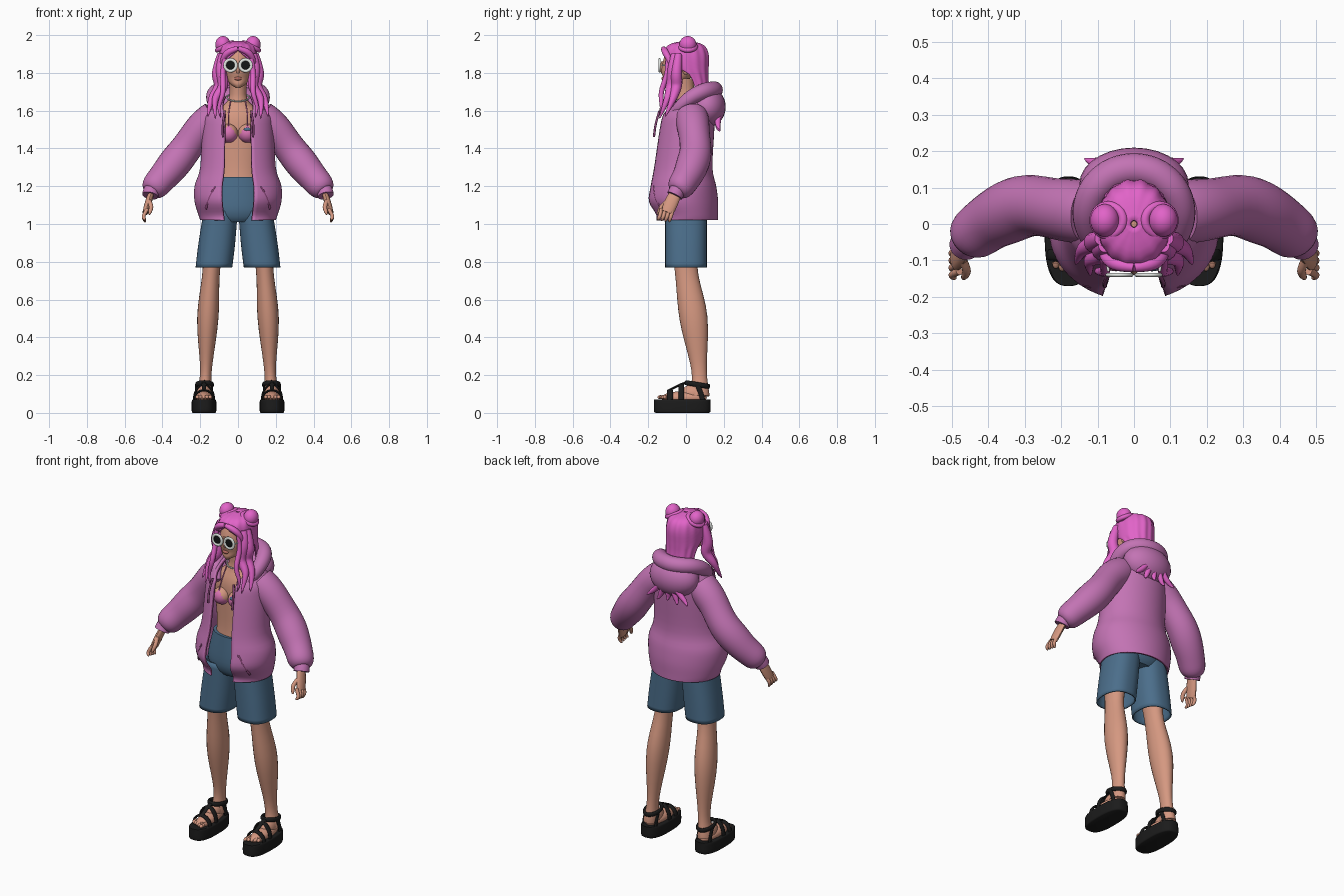
import bpy, bmesh
from math import sin, cos, pi, radians, copysign
from mathutils import Vector

if "Cube" in bpy.data.objects:
    bpy.data.objects.remove(bpy.data.objects["Cube"], do_unlink=True)


def material(name, *srgb):
    made = bpy.data.materials.new(name)
    made.use_nodes = True
    colour = [channel ** 2.2 for channel in srgb] + [1]
    made.diffuse_color = colour
    made.node_tree.nodes["Principled BSDF"].inputs["Base Color"].default_value = colour
    return made


HAIR = material("hair pink", .88, .39, .78)
HOODIE = material("hoodie mauve", .76, .45, .7)
TRIM = material("trim plum", .56, .29, .49)
SKIN = material("skin", .83, .59, .5)
DENIM = material("shorts blue", .3, .43, .54)
BLACK = material("sandal black", .13, .13, .13)
WHITE = material("frame white", .9, .92, .9)
LENS = material("lens dark", .1, .11, .11)
BIKINI = material("bikini pink", .85, .45, .7)
LIPS = material("lips", .7, .42, .38)
FORWARD, UP = Vector((0, 1, 0)), Vector((0, 0, 1))


def finish(name, bm, materials, mirror=False, thickness=0):
    """Turn a bmesh into a smooth-shaded object with optional thickness and mirror."""
    bmesh.ops.remove_doubles(bm, verts=bm.verts, dist=.0002)
    mesh = bpy.data.meshes.new(name)
    bm.to_mesh(mesh)
    bm.free()
    part = bpy.data.objects.new(name, mesh)
    bpy.context.collection.objects.link(part)
    for entry in materials:
        mesh.materials.append(entry)
    bpy.ops.object.select_all(action='DESELECT')
    part.select_set(True)
    bpy.context.view_layer.objects.active = part
    bpy.ops.object.shade_smooth_by_angle(angle=radians(45))
    if thickness:
        shell = part.modifiers.new("Thickness", 'SOLIDIFY')
        shell.thickness, shell.offset = thickness, -1
        shell.material_offset_rim = len(materials) - 1
    if mirror:
        part.modifiers.new("Mirror", 'MIRROR').use_mirror_merge = False
    return part


def spline(points, steps, loop=False):
    """Smooth interpolation through tuples of any length."""
    count, result = len(points), []
    pick = lambda i: points[i % count] if loop else points[min(max(i, 0), count - 1)]
    for i in range(count if loop else count - 1):
        for k in range(steps):
            t = k / steps
            near = zip(pick(i - 1), pick(i), pick(i + 1), pick(i + 2))
            result.append([b + t / 2 * (c - a + t * (2 * a - 5 * b + 4 * c - d + t * (3 * (b - c) + d - a)))
                           for a, b, c, d in near])
    return result if loop else result + [list(points[-1])]


def bridge(rings, around=True, along=False, caps=True):
    """Join successive rings of points with quads."""
    bm = bmesh.new()
    grid = [[bm.verts.new(point) for point in ring] for ring in rings]
    n, m = len(grid[0]), len(grid)
    for i in range(m if along else m - 1):
        lower, upper = grid[i], grid[(i + 1) % m]
        for j in range(n if around else n - 1):
            k = (j + 1) % n
            bm.faces.new((lower[j], lower[k], upper[k], upper[j]))
    if caps and not along:
        bm.faces.new(grid[0][::-1])
        bm.faces.new(grid[-1])
    return bm


def loft(name, rows, materials, gap=None, shift=lambda z: 0, power=2, ripple=0, caps=True, sides=56, **options):
    """Stack rings given as (z, y, half width, half depth); gap(z) opens the front."""
    bend = lambda value: copysign(abs(value) ** (2 / power), value)
    rings = []
    for z, y, width, depth in spline(rows, 4):
        opening = gap(z) if gap else 0
        ring = []
        for j in range(sides + 1 if gap else sides):
            turn = opening - pi / 2 + (2 * pi - 2 * opening) * j / sides
            wave = 1 + ripple * cos(14 * turn)
            ring.append((shift(z) + width * wave * bend(cos(turn)), y + depth * wave * bend(sin(turn)), z))
        rings.append(ring)
    return finish(name, bridge(rings, around=not gap, caps=caps), materials, **options)


def tube(name, points, width, mat, ref=FORWARD, flat=1, taper=lambda t: 1, sides=14, loop=False, mirror=False):
    """Sweep an ellipse, wide along ref, and scale it by taper along the way."""
    path = [Vector(point) for point in spline(points, 5, loop)]
    rings, count = [], len(path)
    for i, point in enumerate(path):
        before = path[(i - 1) % count if loop else max(i - 1, 0)]
        after = path[(i + 1) % count if loop else min(i + 1, count - 1)]
        tangent = (after - before).normalized()
        wide = (ref - tangent * ref.dot(tangent)).normalized()
        thin = tangent.cross(wide) * flat
        size = width * taper(i / (count - 1))
        turns = [2 * pi * j / sides for j in range(sides)]
        rings.append([point + size * (wide * cos(turn) + thin * sin(turn)) for turn in turns])
    return finish(name, bridge(rings, along=loop), [mat], mirror)


def hoop(name, centre, across, up, width, mat, flat=1, mirror=False):
    """Closed band around a centre, spanned by two half axes."""
    centre, across, up = Vector(centre), Vector(across), Vector(up)
    points = [centre + across * cos(pi * k / 6) + up * sin(pi * k / 6) for k in range(12)]
    tube(name, points, width, mat, ref=across.cross(up).normalized(), flat=flat, loop=True, mirror=mirror)


def ball(name, centre, radii, materials, mirror=False):
    bm = bmesh.new()
    bmesh.ops.create_uvsphere(bm, u_segments=28, v_segments=18, radius=1)
    bmesh.ops.scale(bm, vec=radii, verts=bm.verts)
    bmesh.ops.translate(bm, vec=centre, verts=bm.verts)
    return finish(name, bm, materials, mirror)


def lock(name, points, width, mirror=True):
    """Strand of hair that swells and ends in a point."""
    tube(name, points, width, HAIR, taper=lambda t: .1 + sin(pi * (.2 + .8 * t)), mirror=mirror)


def finger(name, points, width):
    tube(name, points, width, SKIN, taper=lambda t: 1 - .7 * t ** 5, mirror=True)


# Head, face and torso
loft("head", [(1.72, -.09, .01, .02), (1.74, -.07, .04, .05), (1.77, -.05, .06, .07), (1.82, -.03, .07, .1),
              (1.92, -.01, .07, .09), (1.95, 0, .03, .04)], [SKIN])
tube("nose", [(0, -.12, 1.86), (0, -.13, 1.82), (0, -.12, 1.8)], .01, SKIN)
ball("lips", (0, -.12, 1.77), (.02, .01, .01), [LIPS])
ball("ears", (.07, 0, 1.82), (.01, .02, .03), [SKIN], mirror=True)
loft("torso", [(1.2, -.01, .13, .09), (1.3, -.01, .12, .08), (1.5, 0, .14, .09), (1.58, 0, .13, .08),
               (1.66, 0, .05, .05), (1.77, -.01, .05, .05)], [SKIN])

# Bikini cups cut as triangles on the bust
centre = Vector((.05, -.08, 1.48))
bust = ball("bikini_top", centre, (.05, .05, .05), [SKIN, BIKINI], mirror=True)
for face in bust.data.polygons:
    offset = face.center - centre
    face.material_index = int(abs(offset.x) < (.05 - offset.z) * .7)
ball("bikini_patch", (.05, -.12, 1.5), (.02, .01, .01), [DENIM])
tube("bikini_straps", [(.05, -.11, 1.52), (.05, -.08, 1.58), (.04, -.05, 1.65)], .003, BIKINI, mirror=True)
hoop("necklace", (0, 0, 1.67), (.06, 0, 0), (0, .06, .02), .004, WHITE)

# Round sunglasses
hoop("glasses_frames", (.04, -.14, 1.84), (.03, 0, 0), (0, 0, .03), .006, WHITE, flat=1.4, mirror=True)
ball("glasses_lenses", (.04, -.14, 1.84), (.027, .004, .027), [LENS], mirror=True)
tube("glasses_temples", [(.07, -.13, 1.84), (.08, -.07, 1.84), (.08, 0, 1.84)], .004, WHITE, ref=UP, mirror=True)

# Hair: cap open at the face, two buns and loose locks
loft("hair_cap", [(1.66, .07, .08, .06), (1.76, .04, .09, .08), (1.82, .01, .1, .11), (1.9, 0, .1, .12),
                  (1.95, 0, .08, .09), (1.97, 0, .01, .01)], [HAIR], caps=False, sides=84, ripple=.02,
     gap=lambda z: min(1.5, max(0, 12 * (1.92 - z))), thickness=.01)
ball("hair_buns", (.08, .01, 1.95), (.04, .045, .045), [HAIR], mirror=True)
hoop("bun_coils", (.07, .01, 1.94), (.04, 0, -.02), (0, .04, 0), .013, HAIR, mirror=True)
lock("fringe", [(0, -.12, 1.93), (.05, -.11, 1.91), (.08, -.09, 1.87), (.09, -.07, 1.8)], .016)
lock("front_locks", [(.08, -.06, 1.9), (.09, -.07, 1.82), (.08, -.08, 1.73), (.12, -.1, 1.66), (.12, -.14, 1.56)], .026)
lock("thin_locks", [(.07, -.1, 1.89), (.08, -.1, 1.8), (.08, -.13, 1.7), (.1, -.13, 1.62), (.09, -.14, 1.56)], .013)
lock("side_locks", [(.09, -.04, 1.9), (.11, -.05, 1.8), (.1, -.05, 1.73), (.14, -.07, 1.66), (.16, -.11, 1.57)], .027)
for k in range(5):
    x, drop = (k - 2) * .04, .01 * (k % 2)
    lock("back_lock", [(x / 2, .18, 1.6), (x, .17, 1.55), (1.4 * x, .17, 1.52 - drop), (1.7 * x, .18, 1.5 - drop)],
         .014, mirror=False)

# Hoodie: open jacket shell with a plum edge, and a hood lying on the back
loft("hoodie_body", [(1.02, 0, .2, .17), (1.05, 0, .21, .17), (1.12, -.02, .23, .19), (1.2, -.02, .23, .18),
                     (1.3, -.02, .2, .16), (1.5, 0, .19, .15), (1.58, .01, .18, .14), (1.64, .03, .13, .12),
                     (1.68, .04, .09, .08)], [HOODIE, TRIM], caps=False,
     gap=lambda z: .38 + 5 * max(0, z - 1.58), thickness=.012)
ball("hood_sack", (0, .11, 1.62), (.15, .1, .11), [HOODIE])
turns = [(k - 5) / 2 for k in range(11)]
tube("hood_rim", [(.13 * sin(turn), .02 + .13 * cos(turn), 1.71 - .045 * (1 - cos(turn)) ** 2) for turn in turns],
     .045, HOODIE, ref=UP, taper=lambda t: 1 - .6 * abs(2 * t - 1) ** 3, sides=20)

# Sleeves gather softly into the cuffs
tube("sleeves", [(.12, .03, 1.57), (.2, .04, 1.5), (.29, .05, 1.38), (.37, .02, 1.28), (.43, -.02, 1.21),
                 (.46, -.05, 1.17)], .085, HOODIE, mirror=True, sides=28,
     taper=lambda t: 1 + .03 * sin(5 * pi * t) - .5 * t ** 6)
tube("cuffs", [(.45, -.04, 1.19), (.46, -.05, 1.17), (.465, -.06, 1.15)], .043, HOODIE, sides=24, mirror=True)
tube("drawstrings", [(.07, -.14, 1.6), (.08, -.16, 1.53), (.08, -.17, 1.46)], .006, TRIM, mirror=True)
tube("pocket_seams", [(.12, -.17, 1.2), (.15, -.16, 1.14), (.17, -.13, 1.08)], .006, TRIM, mirror=True)

# Hands
tube("palms", [(.45, -.04, 1.19), (.47, -.07, 1.13), (.49, -.1, 1.06)], .03, SKIN, flat=.5, mirror=True,
     taper=lambda t: .8 + .4 * sin(2.5 * t))
for k in range(4):
    y, tip = -.07 - k * .02, 1.01 + k * .004
    finger("finger", [(.48, y, 1.08), (.5, y - .01, 1.04), (.49, y - .02, tip)], .01)
finger("thumbs", [(.47, -.1, 1.12), (.46, -.13, 1.09), (.47, -.15, 1.05)], .012)

# Shorts
loft("shorts_seat", [(1.01, 0, .13, .09), (1.04, 0, .17, .11), (1.1, 0, .18, .12), (1.25, -.01, .14, .1)], [DENIM])
loft("shorts_legs", [(.77, 0, .097, .11), (.9, 0, .097, .11), (1.07, 0, .09, .11)], [DENIM], power=2.4, caps=False,
     shift=lambda z: .22 - .12 * z, mirror=True, thickness=.008)

# Legs narrow at the knee and ankle and swell at the calf
tube("legs", [(.12, 0, 1), (.14, 0, .77), (.16, .04, .5), (.17, .07, .22), (.18, .07, .09)], .083, SKIN, flat=.76,
     taper=lambda t: 1 - t / 2 + .14 * cos(4 * pi * t), sides=24, mirror=True)
ball("feet", (.18, -.01, .08), (.045, .12, .035), [SKIN], mirror=True)
ball("insteps", (.18, .04, .1), (.037, .07, .05), [SKIN], mirror=True)
for k in range(5):
    x, reach = .147 + k * .017, k * .007
    finger("toe", [(x, -.09, .08), (x, -.13 + reach, .085), (x, -.15 + reach, .08)], .011)

# Platform sandals with arched and looped straps
loft("sandal_soles", [(0, -.02, .06, .14), (.01, -.02, .065, .15), (.06, -.02, .065, .15), (.07, -.02, .06, .15)],
     [BLACK], shift=lambda z: .18, power=2.7, mirror=True)
for y, height in ((-.085, .06), (-.025, .09)):
    arch = [pi * (k / 6 - .5) for k in range(7)]
    tube("foot_strap", [(.18 + .055 * sin(turn), y, .06 + height * cos(turn)) for turn in arch], .015, BLACK,
         flat=.4, mirror=True)
hoop("ankle_straps", (.177, .06, .15), (.042, 0, 0), (0, .06, -.01), .013, BLACK, flat=.6, mirror=True)
tube("centre_straps", [(.18, -.09, .12), (.18, -.03, .15), (.18, 0, .16)], .006, BLACK, ref=UP, flat=2, mirror=True)
for x in (.14, .22):
    tube("heel_strap", [(x, .09, .06), (x, .08, .1), (x, .06, .15)], .013, BLACK, flat=.5, mirror=True)
